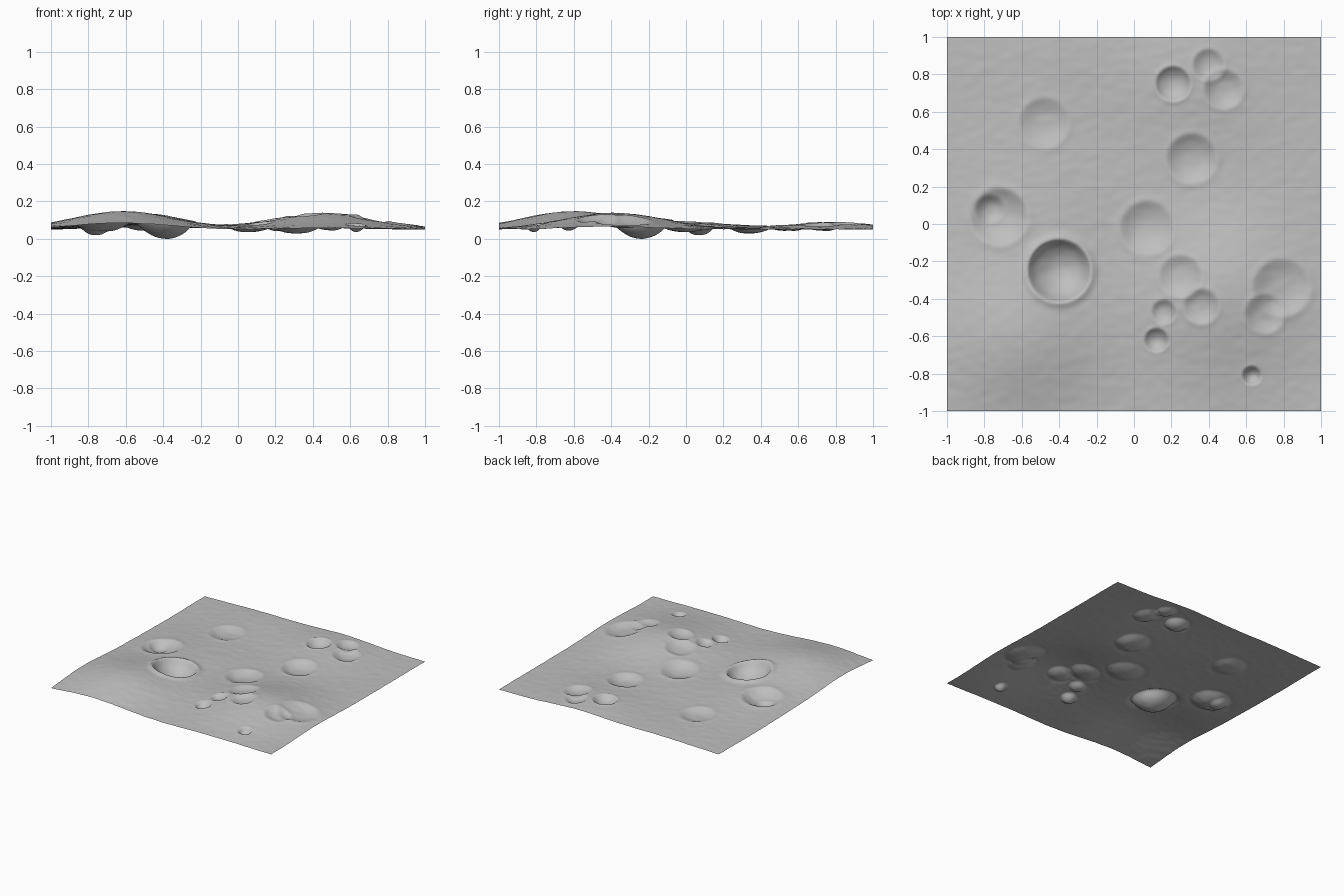
import bpy
import bmesh
import math
from mathutils import Vector, noise

cube = bpy.data.objects.get("Cube")
if cube:
    bpy.data.objects.remove(cube, do_unlink=True)

CELLS = 200

# Broad swells of the ground: x, y, height, spread
HILLS = [
    (-0.62, -0.61, 0.095, 0.28),
    (0.47, -0.38, 0.090, 0.28),
    (0.28, 0.80, 0.038, 0.25),
    (-0.55, 0.08, 0.032, 0.30),
    (-0.45, 0.85, 0.018, 0.25),
]

# Soft bowls: x, y, radius, depth
BOWLS = [
    (-0.72, 0.04, 0.16, 0.042),
    (-0.77, 0.08, 0.08, 0.018),
    (-0.48, 0.54, 0.14, 0.022),
    (0.40, 0.85, 0.09, 0.026),
    (0.48, 0.72, 0.11, 0.028),
    (0.31, 0.35, 0.14, 0.032),
    (0.07, -0.02, 0.15, 0.030),
    (0.25, -0.28, 0.12, 0.026),
    (0.36, -0.44, 0.10, 0.026),
    (0.16, -0.47, 0.07, 0.024),
    (0.79, -0.34, 0.16, 0.030),
    (0.70, -0.48, 0.11, 0.024),
]

# Crisp craters with raised rims: x, y, radius, depth, rim height
CRATERS = [
    (-0.40, -0.25, 0.17, 0.095, 0.014),
    (0.21, 0.75, 0.095, 0.045, 0.004),
    (0.12, -0.62, 0.065, 0.036, 0.003),
    (0.63, -0.81, 0.052, 0.038, 0.002),
]


def height(x, y):
    z = 0.05
    for cx, cy, h, s in HILLS:
        z += h * math.exp(-((x - cx) ** 2 + (y - cy) ** 2) / (2 * s * s))
    for cx, cy, r, depth in BOWLS:
        t = math.hypot(x - cx, y - cy) / r
        if t < 1:
            z -= depth * (1 - t ** 3) ** 2
        z += 0.1 * depth * math.exp(-((t - 1) / 0.15) ** 2)
    for cx, cy, r, depth, rim in CRATERS:
        t = math.hypot(x - cx, y - cy) / r
        if t < 1:
            z -= depth * (1 - t * t)
        z += rim * math.exp(-((t - 1) / 0.16) ** 2)
    # fine grain and slow undulation
    z += 0.0016 * noise.noise(Vector((x * 16, y * 24, 0.5)))
    z += 0.005 * noise.noise(Vector((x * 2, y * 2, 3.5)))
    return z


# Ground sheet
bm = bmesh.new()
bmesh.ops.create_grid(bm, x_segments=CELLS, y_segments=CELLS, size=1)
for v in bm.verts:
    v.co.z = height(v.co.x, v.co.y)
low = min(v.co.z for v in bm.verts)
for v in bm.verts:
    v.co.z -= low
for f in bm.faces:
    f.smooth = True
mesh = bpy.data.meshes.new("cratered_ground")
bm.to_mesh(mesh)
bm.free()
ground = bpy.data.objects.new("cratered_ground", mesh)
bpy.context.collection.objects.link(ground)

# Grey dust
dust = bpy.data.materials.new("grey_dust")
dust.use_nodes = True
grey = (0.52, 0.52, 0.52, 1)
dust.diffuse_color = grey
shader = next(n for n in dust.node_tree.nodes if n.type == 'BSDF_PRINCIPLED')
shader.inputs["Base Color"].default_value = grey
shader.inputs["Roughness"].default_value = 0.9
mesh.materials.append(dust)
